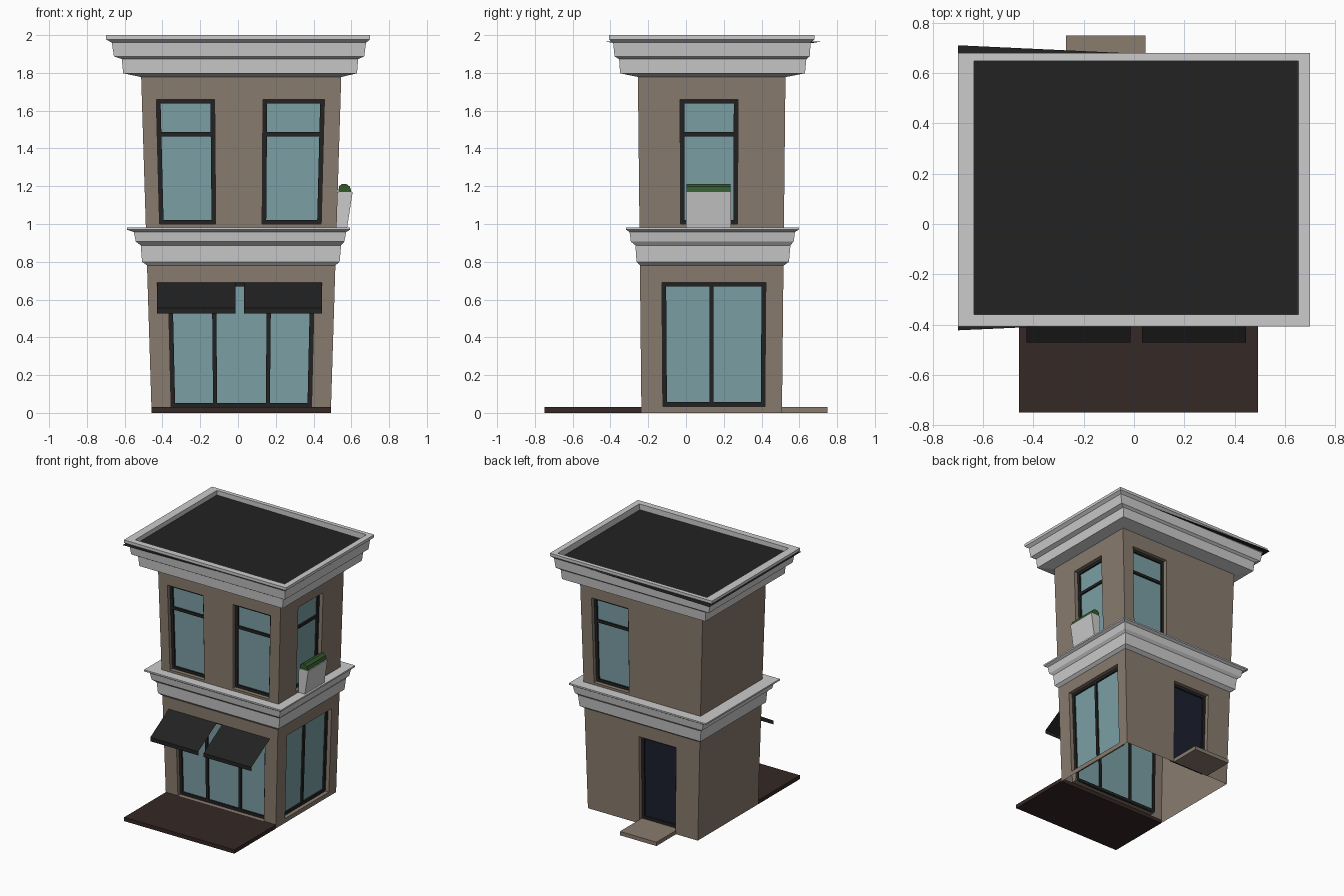
import bpy, bmesh

if "Cube" in bpy.data.objects:
    bpy.data.objects.remove(bpy.data.objects["Cube"])

CX, CY = 0.017, 0.136          # centre of the flaring tower


def hx(z): return 0.4745 + 0.031 * z


def hy(z): return 0.372 + 0.0105 * z


def mat(name, r, g, b):
    m = bpy.data.materials.new(name)
    m.diffuse_color = (r, g, b, 1)
    m.use_nodes = True
    m.node_tree.nodes["Principled BSDF"].inputs["Base Color"].default_value = m.diffuse_color
    return m


BRICK = mat("brick", 0.25, 0.20, 0.155)
GLASS = mat("glass", 0.20, 0.35, 0.38)
BLACK = mat("black", 0.016, 0.016, 0.016)
DECK = mat("deck", 0.035, 0.021, 0.018)
GREEN = mat("green", 0.033, 0.10, 0.024)
NAVY = mat("navy", 0.012, 0.014, 0.028)


def finish(name, bm, material=None, fix=True):
    if fix:
        bmesh.ops.recalc_face_normals(bm, faces=bm.faces[:])
    me = bpy.data.meshes.new(name)
    bm.to_mesh(me)
    bm.free()
    ob = bpy.data.objects.new(name, me)
    bpy.context.collection.objects.link(ob)
    if material:
        me.materials.append(material)
    return ob


def face(bm, pts, flip=False):
    vs = [bm.verts.new(p) for p in pts]
    bm.faces.new(vs[::-1] if flip else vs)


def loft(name, rings, material=None, cap0=True, cap1=True):
    """Join rings of points into one skin, optionally closed at the ends."""
    bm = bmesh.new()
    rs = [[bm.verts.new(p) for p in r] for r in rings]
    n = len(rs[0])
    for a, b in zip(rs, rs[1:]):
        for i in range(n):
            j = (i + 1) % n
            bm.faces.new((a[i], a[j], b[j], b[i]))
    if cap0:
        bm.faces.new(rs[0][::-1])
    if cap1:
        bm.faces.new(rs[-1])
    return finish(name, bm, material)


def rect(x0, x1, y0, y1, z):
    return [(x0, y0, z), (x1, y0, z), (x1, y1, z), (x0, y1, z)]


# Point on a wall: u runs -1..1 along it, d is depth inward
def on_wall(side, u, z, d=0):
    if side in ("front", "back"):
        s = -1 if side == "front" else 1
        return (CX + u * hx(z), CY + s * (hy(z) - d), z)
    s = 1 if side == "right" else -1
    return (CX + s * (hx(z) - d), CY + u * hy(z), z)


walls, frames, glass, door = (bmesh.new() for _ in range(4))
REVEAL = 0.03


def bar(side, u0, u1, z0, z1):
    corners = ((u0, z0), (u1, z0), (u1, z1), (u0, z1))
    vs = [frames.verts.new(on_wall(side, u, z, d)) for d in (REVEAL, REVEAL + 0.02) for u, z in corners]
    for f in ((0, 1, 2, 3), (7, 6, 5, 4), (0, 4, 5, 1), (1, 5, 6, 2), (2, 6, 7, 3), (3, 7, 4, 0)):
        frames.faces.new([vs[i] for i in f])


# One storey of one wall; openings are (start, end, bottom, top, upright bars, cross bars, pane)
def storey(side, zb, zt, openings=()):
    flip = side in ("back", "left")
    along_x = side in ("front", "back")
    c = CX if along_x else CY

    holes = []
    for a, b, z0, z1, ups, crosses, pane in openings:
        h = (hx if along_x else hy)((z0 + z1) / 2)
        u0, u1 = (a - c) / h, (b - c) / h
        holes.append((u0, u1, z0, z1))
        # reveal
        cs = [(u0, z0), (u1, z0), (u1, z1), (u0, z1)]
        for p, q in zip(cs, cs[1:] + cs[:1]):
            face(walls, [on_wall(side, *p), on_wall(side, *q),
                         on_wall(side, *q, REVEAL + 0.02), on_wall(side, *p, REVEAL + 0.02)], flip)
        # frame, bars and pane
        t = 0.022
        tu = t / h
        bar(side, u0, u0 + tu, z0, z1)
        bar(side, u1 - tu, u1, z0, z1)
        bar(side, u0 + tu, u1 - tu, z0, z0 + t)
        bar(side, u0 + tu, u1 - tu, z1 - t, z1)
        for x in ups:
            u = (x - c) / h
            bar(side, u - tu / 2, u + tu / 2, z0 + t, z1 - t)
        for z in crosses:
            bar(side, u0 + tu, u1 - tu, z - t / 2, z + t / 2)
        face(pane, [on_wall(side, *p, REVEAL + 0.012) for p in cs], flip)

    us = sorted({-1, 1, *[v for o in holes for v in o[:2]]})
    zs = sorted({zb, zt, *[v for o in holes for v in o[2:]]})
    for u0, u1 in zip(us, us[1:]):
        for z0, z1 in zip(zs, zs[1:]):
            um, zm = (u0 + u1) / 2, (z0 + z1) / 2
            if any(o[0] < um < o[1] and o[2] < zm < o[3] for o in holes):
                continue
            face(walls, [on_wall(side, u0, z0), on_wall(side, u1, z0),
                         on_wall(side, u1, z1), on_wall(side, u0, z1)], flip)


def sash(a, b):
    return (a, b, 1.0, 1.66, (), (1.475,), glass)


lower = {"front": [(-0.362, 0.397, 0.03, 0.69, (-0.124, 0.161), (), glass)],
         "right": [(-0.125, 0.42, 0.035, 0.69, (0.135,), (), glass)],
         "back": [(-0.27, 0.045, 0.03, 0.68, (), (), door)],
         "left": []}
upper = {"front": [sash(-0.424, -0.121), sash(0.13, 0.449)],
         "right": [sash(-0.03, 0.274)],
         "back": [sash(0.13, 0.44)],
         "left": []}
for side in lower:
    storey(side, 0, 0.975, lower[side])
    storey(side, 0.975, 1.79, upper[side])
finish("walls", walls, BRICK, fix=False)
finish("window_frames", frames, BLACK)
finish("window_glass", glass, GLASS, fix=False)
finish("back_door", door, NAVY, fix=False)

# Cornices as stacked rectangular rings
loft("lower_cornice", [rect(*r) for r in (
    (-0.480, 0.514, -0.243, 0.517, 0.780),
    (-0.508, 0.538, -0.262, 0.545, 0.800),
    (-0.515, 0.546, -0.268, 0.553, 0.887),
    (-0.541, 0.563, -0.292, 0.570, 0.907),
    (-0.552, 0.573, -0.299, 0.577, 0.958),
    (-0.588, 0.594, -0.318, 0.597, 0.970),
    (-0.588, 0.594, -0.318, 0.597, 0.982))], cap0=False)
loft("upper_cornice", [rect(*r) for r in (
    (-0.513, 0.546, -0.253, 0.528, 1.778),
    (-0.608, 0.630, -0.349, 0.630, 1.798),
    (-0.615, 0.636, -0.354, 0.637, 1.873),
    (-0.657, 0.668, -0.378, 0.655, 1.887),
    (-0.668, 0.678, -0.386, 0.660, 1.960),
    (-0.700, 0.700, -0.408, 0.680, 1.978),
    (-0.700, 0.700, -0.408, 0.680, 2.000),
    (-0.636, 0.655, -0.360, 0.648, 2.000),
    (-0.636, 0.650, -0.360, 0.648, 1.950))], cap0=False, cap1=False)

# Flat roof sheet, slightly oversized on the left
bm = bmesh.new()
face(bm, [(-0.70, -0.423, 1.965), (0.655, -0.362, 1.955), (0.655, 0.648, 1.955), (-0.70, 0.711, 1.965)])
finish("roof", bm, BLACK, fix=False)

# Thin awnings with a hanging lip
for name, x0, x1 in (("awning_left", -0.428, -0.013), ("awning_right", 0.032, 0.446)):
    bm = bmesh.new()
    prof = [(-0.243, 0.69), (-0.471, 0.555), (-0.471, 0.525)]
    for (ya, za), (yb, zb) in zip(prof, prof[1:]):
        face(bm, [(x0, yb, zb), (x1, yb, zb), (x1, ya, za), (x0, ya, za)])
    finish(name, bm, BLACK, fix=False)

# Front deck and back step
loft("front_deck", [rect(-0.458, 0.493, -0.75, -0.236, z) for z in (0, 0.03)], DECK)
loft("back_step", [rect(-0.27, 0.045, 0.506, 0.75, z) for z in (0, 0.03)], BRICK)

# Planter and its hedge on the right ledge
loft("planter", [rect(0.522, 0.578, 0.0, 0.239, 0.982),
                 rect(0.525, 0.607, 0.0, 0.239, 1.17)])
hedge = [(0.532, 1.165), (0.534, 1.20), (0.553, 1.213), (0.572, 1.213), (0.592, 1.198), (0.602, 1.165)]
loft("hedge", [[(x, y, z) for x, z in hedge] for y in (0.003, 0.236)], GREEN)
